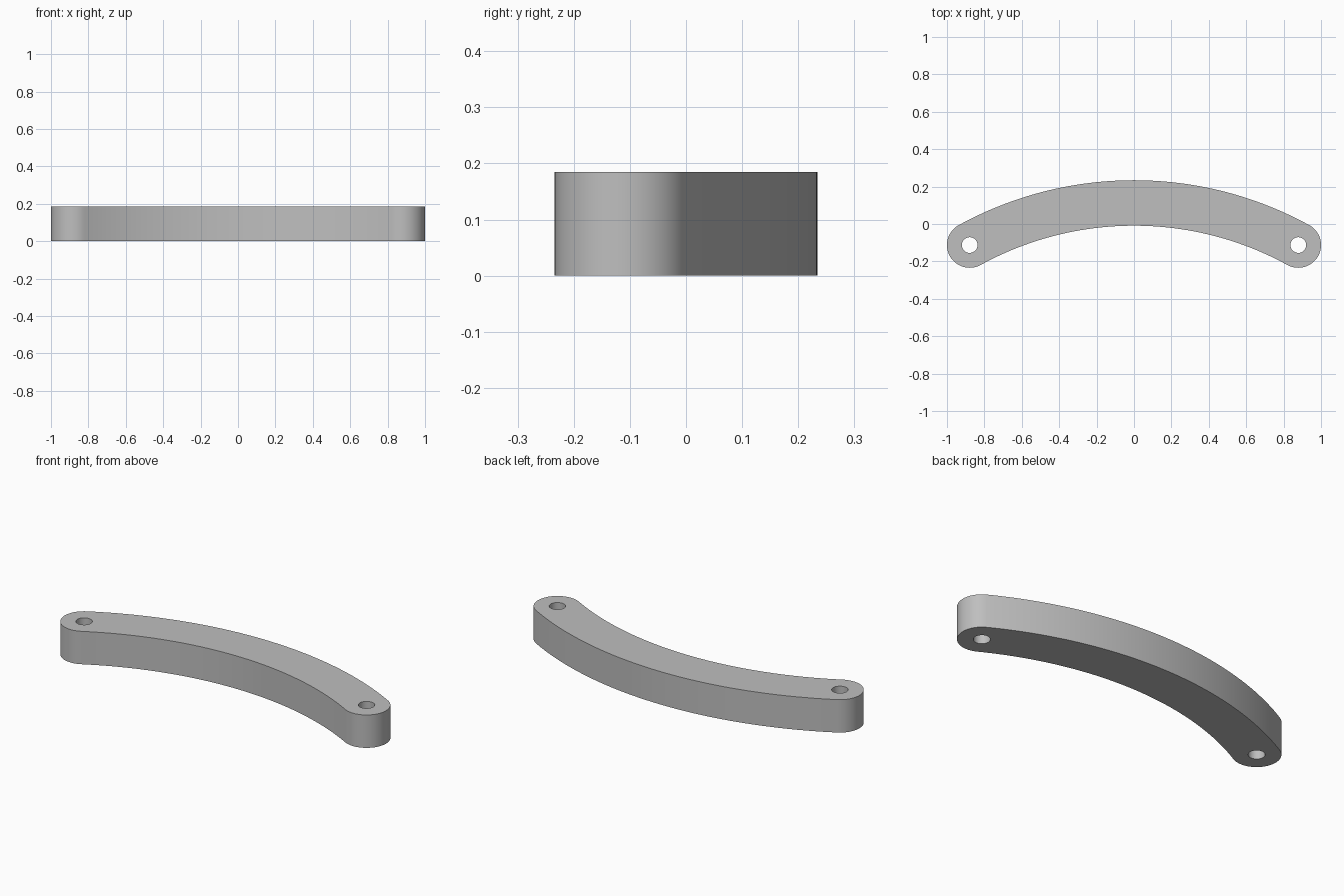
import bpy, bmesh
from math import sin, cos, pi, asin, radians

if "Cube" in bpy.data.objects:
    bpy.data.objects.remove(bpy.data.objects["Cube"])

HEIGHT = 0.185
HALF_WIDTH = 0.1215          # also the radius of the rounded ends
HOLE_RADIUS = 0.042
PIVOT_X, PIVOT_Y = 0.8785, -0.1125
RISE = 0.225                 # height of the centre line arc
RADIUS = (PIVOT_X ** 2 + RISE ** 2) / (2 * RISE)
CENTRE_Y = PIVOT_Y + RISE - RADIUS
SWEEP = asin(PIVOT_X / RADIUS)


def arc(cx, cy, r, start, end, steps):
    """Points along an arc, without the last one."""
    return [(cx + r * cos(start + (end - start) * i / steps),
             cy + r * sin(start + (end - start) * i / steps)) for i in range(steps)]


def add_loop(curve, points):
    spline = curve.splines.new('POLY')
    spline.points.add(len(points) - 1)
    for point, (x, y) in zip(spline.points, points):
        point.co = (x, y, 0, 1)
    spline.use_cyclic_u = True


# Outline: outer arc, left end, inner arc, right end
right, left = pi / 2 - SWEEP, pi / 2 + SWEEP
outline = arc(0, CENTRE_Y, RADIUS + HALF_WIDTH, right, left, 48)
outline += arc(-PIVOT_X, PIVOT_Y, HALF_WIDTH, left, left + pi, 32)
outline += arc(0, CENTRE_Y, RADIUS - HALF_WIDTH, left, right, 48)
outline += arc(PIVOT_X, PIVOT_Y, HALF_WIDTH, right - pi, right, 32)

# Flat filled curve with two pin holes, given its thickness
curve = bpy.data.curves.new("curved_link", 'CURVE')
curve.dimensions = '2D'
curve.fill_mode = 'BOTH'
curve.extrude = HEIGHT / 2
add_loop(curve, outline)
for side in (-1, 1):
    add_loop(curve, arc(side * PIVOT_X, PIVOT_Y, HOLE_RADIUS, 0, 2 * pi, 40))

link = bpy.data.objects.new("curved_link", curve)
bpy.context.collection.objects.link(link)
link.location.z = HEIGHT / 2
bpy.ops.object.select_all(action='DESELECT')
link.select_set(True)
bpy.context.view_layer.objects.active = link
bpy.ops.object.convert(target='MESH')
link = bpy.context.object

# Weld caps to walls
bm = bmesh.new()
bm.from_mesh(link.data)
bmesh.ops.remove_doubles(bm, verts=bm.verts, dist=0.0001)
bmesh.ops.recalc_face_normals(bm, faces=bm.faces)
bm.to_mesh(link.data)
bm.free()
bpy.ops.object.shade_smooth_by_angle(angle=radians(30))

# Plain grey
grey = bpy.data.materials.new("grey")
grey.use_nodes = True
colour = (0.52, 0.52, 0.52, 1)
grey.diffuse_color = colour
grey.node_tree.nodes["Principled BSDF"].inputs["Base Color"].default_value = colour
link.data.materials.clear()
link.data.materials.append(grey)
